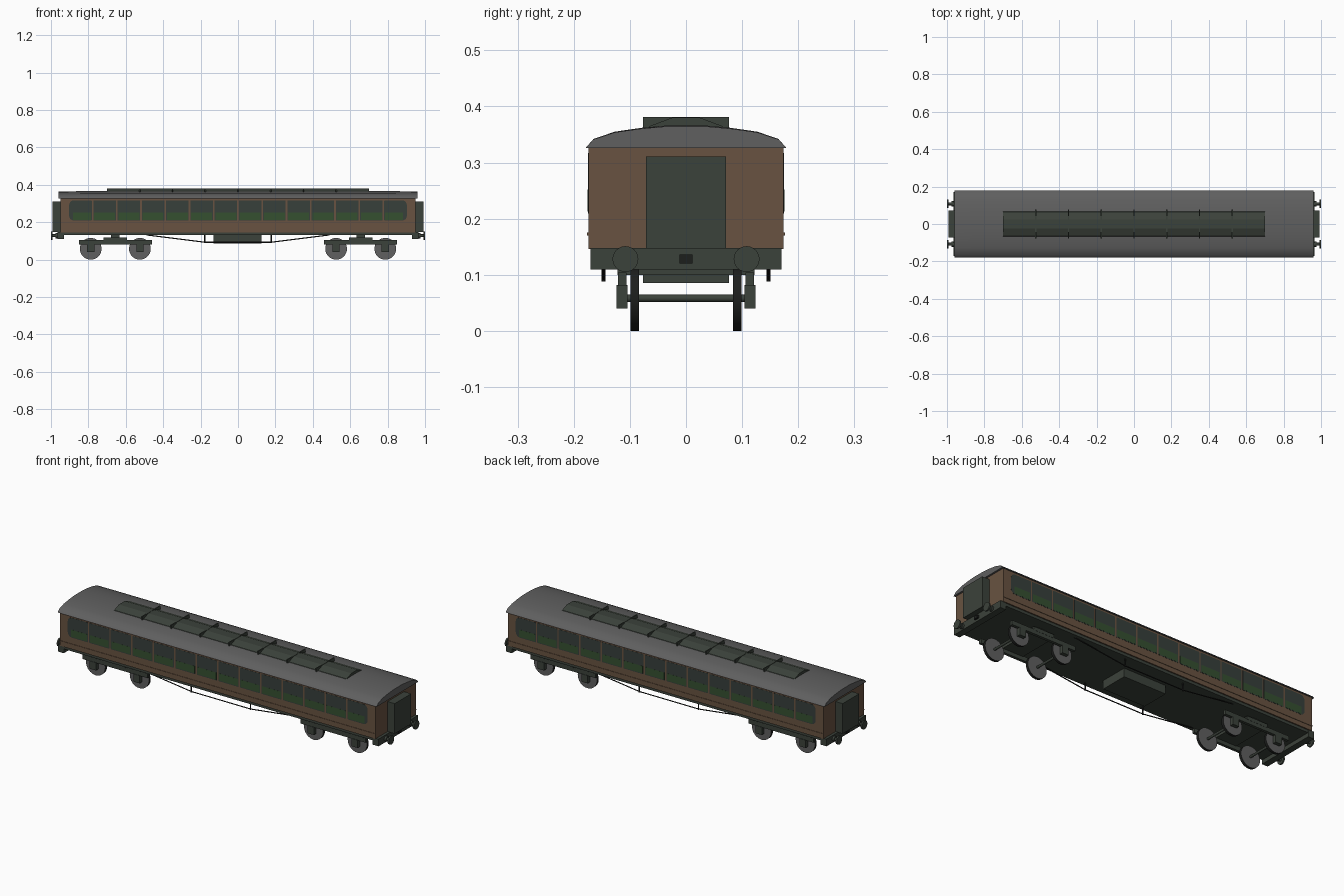
import bpy, bmesh, math
from mathutils import Vector, Matrix

if "Cube" in bpy.data.objects:
    bpy.data.objects.remove(bpy.data.objects["Cube"])


def mat(name, col):
    m = bpy.data.materials.new(name)
    m.diffuse_color = (*col, 1)
    m.use_nodes = True
    m.node_tree.nodes["Principled BSDF"].inputs["Base Color"].default_value = m.diffuse_color
    return m


BROWN = mat("body_brown", (0.140, 0.086, 0.052))
DARK = mat("dark_green_grey", (0.044, 0.054, 0.043))
GREY = mat("roof_grey", (0.115, 0.115, 0.115))
GLASS = mat("window_glass", (0.038, 0.050, 0.044))
SEAT = mat("seat_green", (0.035, 0.080, 0.030))
BLACK = mat("black_iron", (0.012, 0.013, 0.012))


def finish(bm, name, m, smooth=False):
    bmesh.ops.recalc_face_normals(bm, faces=bm.faces)
    me = bpy.data.meshes.new(name)
    bm.to_mesh(me)
    bm.free()
    ob = bpy.data.objects.new(name, me)
    bpy.context.collection.objects.link(ob)
    me.materials.append(m)
    if smooth:
        bpy.context.view_layer.objects.active = ob
        bpy.ops.object.select_all(action='DESELECT')
        ob.select_set(True)
        bpy.ops.object.shade_smooth_by_angle(angle=math.radians(35))
    return ob


def box(name, m, x0, x1, y0, y1, z0, z1):
    bm = bmesh.new()
    bmesh.ops.create_cube(bm, size=1)
    for v in bm.verts:
        v.co = Vector((x1 if v.co.x > 0 else x0, y1 if v.co.y > 0 else y0, z1 if v.co.z > 0 else z0))
    return finish(bm, name, m)


def rod(name, m, a, b, r, seg=8, smooth=True):
    a, b = Vector(a), Vector(b)
    d = b - a
    bm = bmesh.new()
    rot = d.to_track_quat('Z', 'Y').to_matrix().to_4x4()
    bmesh.ops.create_cone(bm, cap_ends=True, segments=seg, radius1=r, radius2=r, depth=d.length,
                          matrix=Matrix.Translation((a + b) / 2) @ rot)
    return finish(bm, name, m, smooth)


def loft(name, m, rings, smooth=False):
    """Solid through a series of matching closed rings."""
    bm = bmesh.new()
    rs = [[bm.verts.new(p) for p in ring] for ring in rings]
    n = len(rs[0])
    for a, b in zip(rs, rs[1:]):
        for i in range(n):
            bm.faces.new((a[i], a[(i + 1) % n], b[(i + 1) % n], b[i]))
    bm.faces.new(rs[0])
    bm.faces.new(rs[-1])
    return finish(bm, name, m, smooth)


# body shell
box("body", BROWN, -0.95, 0.95, -0.174, 0.174, 0.146, 0.327)

# arched roof with slightly lowered ends
half = [(0.179, 0.326), (0.165, 0.342), (0.127, 0.355), (0.079, 0.362), (0.035, 0.366)]
prof = half + [(-y, z) for y, z in reversed(half)]
rings = []
for x, dip in ((-0.96, 0.96), (-0.835, 1), (0.835, 1), (0.96, 0.96)):
    rings.append([(x, y, 0.326 + (z - 0.326) * dip) for y, z in prof])
loft("roof", GREY, rings, True)

# raised roof strip with cross ribs
strip = [(0.068, 0.360), (0.065, 0.365), (0.025, 0.380), (-0.025, 0.380), (-0.065, 0.365), (-0.068, 0.360)]
loft("roof_vent_strip", DARK, [[(x, y, z) for y, z in strip] for x in (-0.70, 0.70)])
for i in range(-3, 4):
    x = i * 0.175
    box("roof_rib", DARK, x - 0.003, x + 0.003, -0.077, 0.077, 0.358, 0.3815)

# windows, fourteen a side; the outer corners of the end ones are rounded
N, PITCH = 14, 0.1296


def window_outline(x0, x1, z0, z1, r_left, r_right):
    pts = []
    for cx, cz, r, a0 in ((x1, z1, r_right, 0), (x0, z1, r_left, 90),
                          (x0, z0, r_left, 180), (x1, z0, r_right, 270)):
        sx = -1 if cx == x1 else 1
        sz = -1 if cz == z1 else 1
        for k in range(5):
            a = math.radians(a0 + k * 22.5)
            pts.append((cx + sx * r + r * math.cos(a), cz + sz * r + r * math.sin(a)))
    return pts


for s in (-1, 1):
    for i in range(N):
        cx = (i - (N - 1) / 2) * PITCH
        x0, x1 = cx - 0.0605, cx + 0.0605
        rl = 0.025 if i == 0 else 0.003
        rr = 0.025 if i == N - 1 else 0.003
        out = window_outline(x0, x1, 0.209, 0.317, rl, rr)
        loft("window", GLASS, [[(x, s * y, z) for x, z in out] for y in (0.172, 0.1748)])
        # seat back seen behind the glass
        a = x0 + (0.02 if i == 0 else 0.004)
        b = x1 - (0.02 if i == N - 1 else 0.004)
        ys = sorted((s * 0.173, s * 0.1752))
        box("seat_panel", SEAT, a, b, ys[0], ys[1], 0.213, 0.252)
    # lower body bead
    ys = sorted((s * 0.172, s * 0.1762))
    box("body_bead", BROWN, -0.95, 0.95, ys[0], ys[1], 0.170, 0.175)

# underframe and battery box
box("underframe", DARK, -0.945, 0.945, -0.168, 0.168, 0.131, 0.147)
box("battery_box", DARK, -0.13, 0.125, -0.077, 0.077, 0.085, 0.132)

# truss rods
for y in (-0.147, 0.147):
    path = [(-0.49, y, 0.132), (-0.178, y, 0.093), (0.178, y, 0.093), (0.49, y, 0.132)]
    for a, b in zip(path, path[1:]):
        rod("truss_rod", BLACK, a, b, 0.003, 6)
    for x in (-0.178, 0.178):
        rod("queen_post", BLACK, (x, y, 0.088), (x, y, 0.134), 0.0035, 6)

# ends: headstock, gangway, buffers, coupling
for s in (-1, 1):
    def xs(a, b):
        return sorted((s * a, s * b))
    box("headstock", DARK, *xs(0.93, 0.965), -0.17, 0.17, 0.109, 0.148)
    box("gangway", DARK, *xs(0.945, 0.993), -0.071, 0.071, 0.147, 0.311)
    box("coupling", BLACK, *xs(0.96, 0.975), -0.012, 0.012, 0.120, 0.136)
    for y in (-0.108, 0.108):
        rod("buffer_base", DARK, (s * 0.96, y, 0.128), (s * 0.976, y, 0.128), 0.014, 12)
        rod("buffer_shank", DARK, (s * 0.97, y, 0.128), (s * 0.993, y, 0.128), 0.008, 12)
        rod("buffer_head", DARK, (s * 0.992, y, 0.128), (s * 1.0, y, 0.128), 0.023, 24)

# bogies
for c in (-0.656, 0.656):
    box("bogie_bolster", DARK, c - 0.062, c + 0.062, -0.122, 0.122, 0.100, 0.119)
    box("bogie_pivot", DARK, c - 0.022, c + 0.022, -0.11, 0.11, 0.117, 0.135)
    for y in (-0.1135, 0.1135):
        box("bogie_side_frame", DARK, c - 0.195, c + 0.195, y - 0.0075, y + 0.0075, 0.080, 0.104)
    for x in (c - 0.1315, c + 0.1315):
        rod("axle", DARK, (x, -0.105, 0.058), (x, 0.105, 0.058), 0.0065, 12)
        for s in (-1, 1):
            w = rod("wheel", GREY, (x, s * 0.084, 0.058), (x, s * 0.099, 0.058), 0.058, 32)
            w.data.materials.append(BLACK)
            for p in w.data.polygons:       # dark tread
                p.material_index = 0 if abs(p.normal.y) > 0.5 else 1
            ys = sorted((s * 0.104, s * 0.1235))
            box("axle_box", DARK, x - 0.019, x + 0.019, ys[0], ys[1], 0.040, 0.082)
